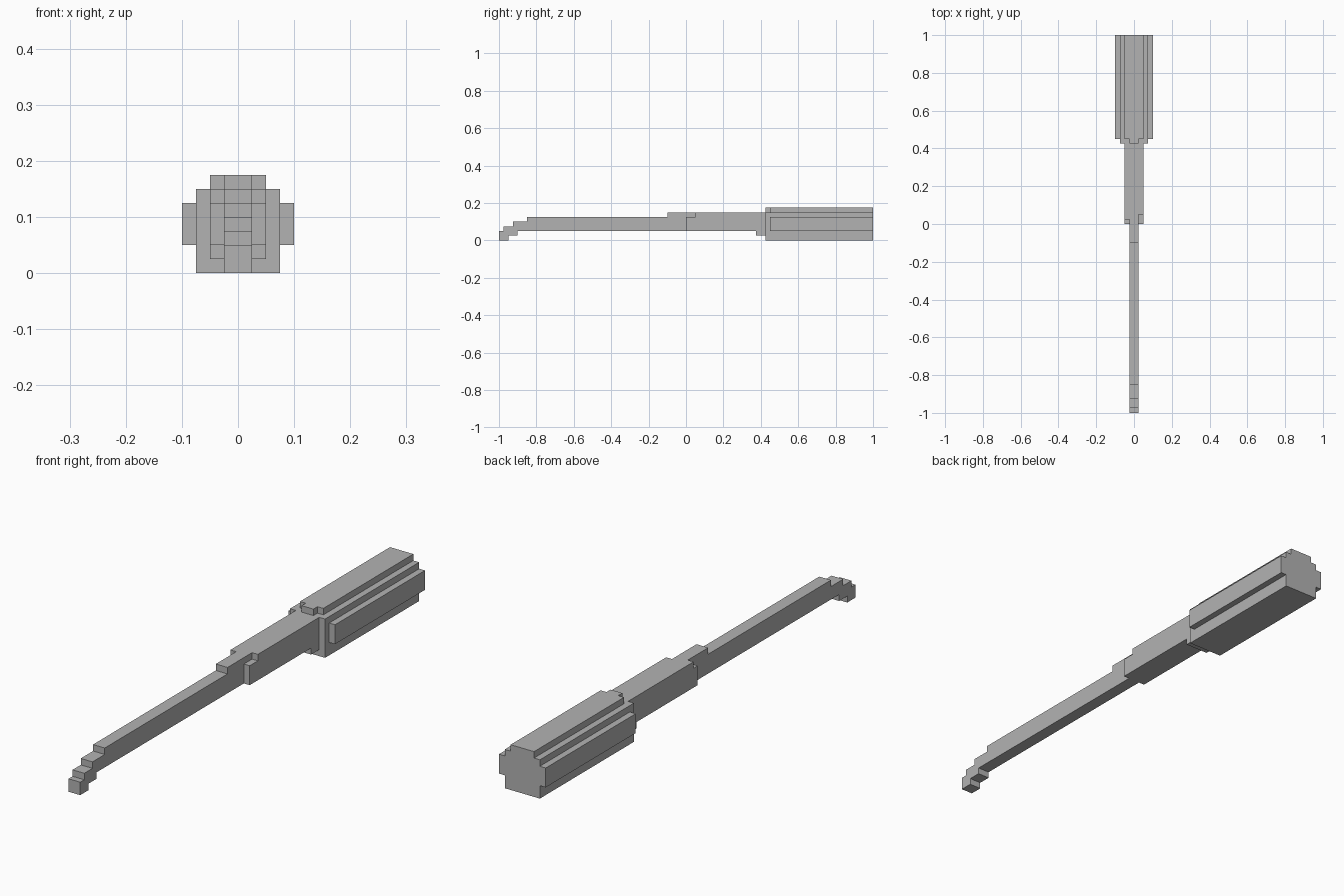
import bpy
import bmesh

cube = bpy.data.objects.get("Cube")
if cube:
    bpy.data.objects.remove(cube, do_unlink=True)

U = 0.025  # one block of the stepped grid

grey = bpy.data.materials.new("plain grey")
grey.use_nodes = True
colour = (0.45, 0.45, 0.45, 1.0)
grey.diffuse_color = colour
grey.node_tree.nodes["Principled BSDF"].inputs["Base Color"].default_value = colour


def extrude(name, outline, place, start, end):
    """Extrude a closed outline, given in blocks, between two positions."""
    bm = bmesh.new()
    base = bm.faces.new([bm.verts.new(place(a, b, start)) for a, b in outline])
    grown = bmesh.ops.extrude_face_region(bm, geom=[base])
    for v in grown["geom"]:
        if isinstance(v, bmesh.types.BMVert):
            v.co += place(0, 0, end) - place(0, 0, start)
    bmesh.ops.recalc_face_normals(bm, faces=bm.faces)
    mesh = bpy.data.meshes.new(name)
    bm.to_mesh(mesh)
    bm.free()
    mesh.materials.append(grey)
    obj = bpy.data.objects.new(name, mesh)
    bpy.context.collection.objects.link(obj)
    return obj


from mathutils import Vector


def along_y(a, b, t):
    return Vector((a, t, b)) * U


def along_x(a, b, t):
    return Vector((t, a, b)) * U


def box(name, x0, x1, y0, y1, z0, z1):
    return extrude(name, [(x0, z0), (x1, z0), (x1, z1), (x0, z1)], along_y, y0, y1)


# Blade with its stepped, downturned tip and raised neck
blade = [(-40, 0), (-38, 0), (-38, 1), (-36, 1), (-36, 2), (2, 2), (2, 6),
         (-4, 6), (-4, 5), (-34, 5), (-34, 4), (-37, 4), (-37, 3),
         (-39, 3), (-39, 2), (-40, 2)]
extrude("blade", blade, along_x, -1, 1)

# Shank, with uneven shoulders on both sides of the neck
box("shank", -2, 2, 2, 17, 2, 6)
box("left_shoulder", 1, 2, 0, 2, 2, 5)
box("right_shoulder", -2, -1, 0, 2, 2, 5)
box("right_shoulder_top", -2, -1, 1, 2, 5, 6)
box("shank_foot", -2, 2, 15, 17, 1, 2)

# Collar at the front of the grip
box("collar", -3, 3, 17, 18, 0, 6)
box("collar_tab", -1, 1, 17, 18, 6, 7)

# Grip: a mirrored stepped cross-section
half = [(3, 0), (3, 2), (4, 2), (4, 5), (3, 5), (3, 6), (2, 6), (2, 7)]
section = half + [(-x, z) for x, z in reversed(half)]
extrude("grip", section, along_y, 18, 40)
